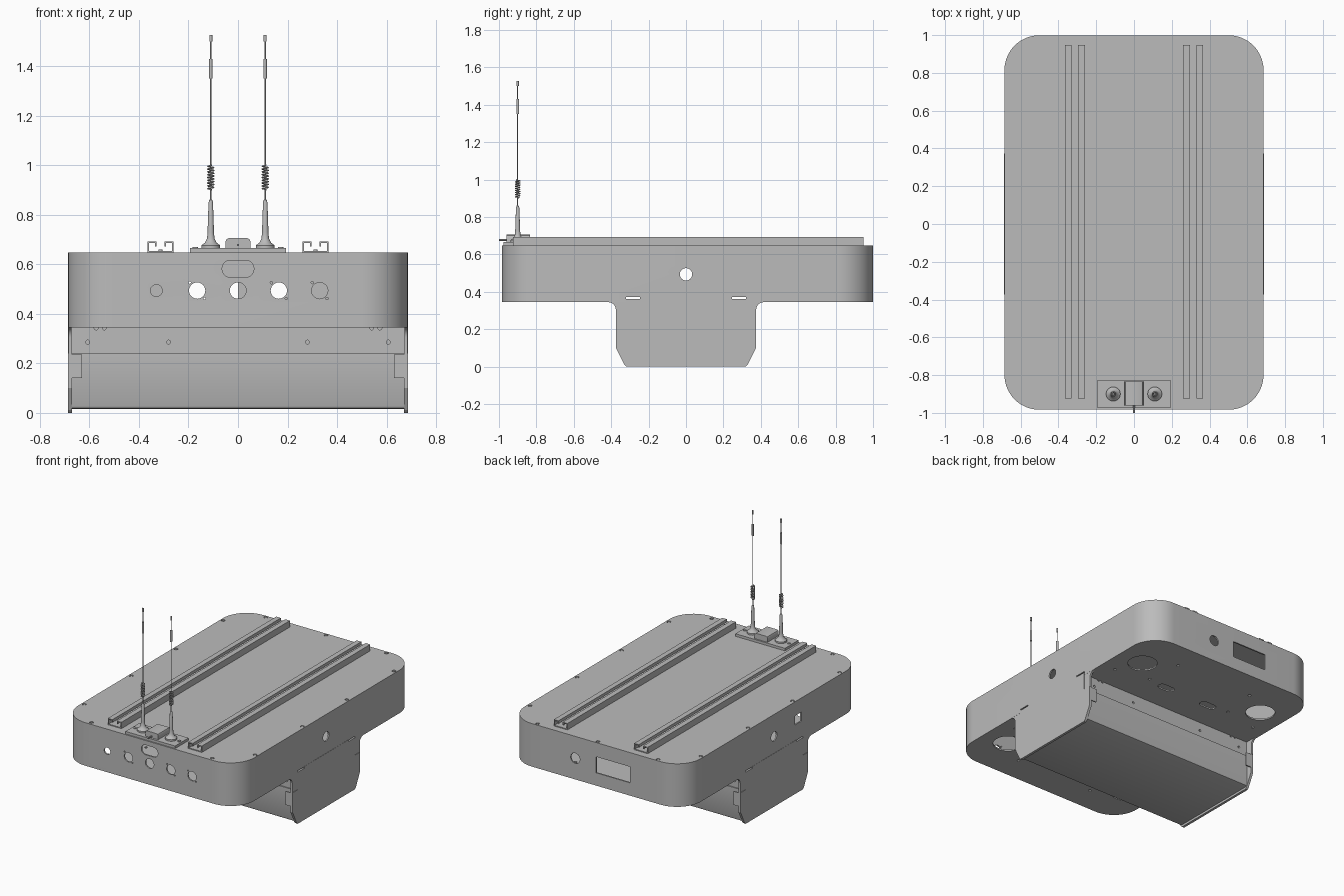
import bpy, bmesh
from math import pi, cos, sin

if "Cube" in bpy.data.objects:
    bpy.data.objects.remove(bpy.data.objects["Cube"], do_unlink=True)

grey = bpy.data.materials.new("plain grey")
grey.use_nodes = True
grey.diffuse_color = (0.5, 0.5, 0.5, 1)
grey.node_tree.nodes["Principled BSDF"].inputs["Base Color"].default_value = (0.5, 0.5, 0.5, 1)


# Helpers: outlines, prisms, lathes, objects
def rounded(cx, cy, hx, hy, r, n=12):
    pts = []
    for k, (sx, sy) in enumerate([(1, 1), (-1, 1), (-1, -1), (1, -1)]):
        for i in range(n + 1):
            a = (k + i / n) * pi / 2
            pts.append((cx + sx * (hx - r) + r * cos(a), cy + sy * (hy - r) + r * sin(a)))
    return pts


def rect(x0, x1, y0, y1):
    return [(x0, y0), (x1, y0), (x1, y1), (x0, y1)]


def circle(cx, cy, r, n=24):
    return [(cx + r * cos(2 * pi * i / n), cy + r * sin(2 * pi * i / n)) for i in range(n)]


def mirrored(half):
    return half + [(-u, v) for u, v in reversed(half)]


def prism(bm, pts, axis, lo, hi):
    place = {"X": lambda u, v, w: (w, u, v), "Y": lambda u, v, w: (u, w, v),
             "Z": lambda u, v, w: (u, v, w)}[axis]
    a = [bm.verts.new(place(u, v, lo)) for u, v in pts]
    b = [bm.verts.new(place(u, v, hi)) for u, v in pts]
    faces = [bm.faces.new(a), bm.faces.new(b[::-1])]
    for i in range(len(pts)):
        j = (i + 1) % len(pts)
        faces.append(bm.faces.new((a[j], a[i], b[i], b[j])))
    bmesh.ops.recalc_face_normals(bm, faces=faces)


def lathe(bm, profile, x, y, n):
    rings = [[bm.verts.new((u, v, z)) for u, v in circle(x, y, r, n)] for r, z in profile]
    for low, high in zip(rings, rings[1:]):
        for i in range(n):
            j = (i + 1) % n
            bm.faces.new((low[i], low[j], high[j], high[i]))
    bm.faces.new(rings[0][::-1])
    bm.faces.new(rings[-1])


def shade(ob):
    bpy.ops.object.select_all(action="DESELECT")
    ob.select_set(True)
    bpy.context.view_layer.objects.active = ob
    bpy.ops.object.shade_smooth_by_angle(angle=0.5)


def add(name, bm, smooth=True):
    me = bpy.data.meshes.new(name)
    bm.to_mesh(me)
    bm.free()
    me.materials.append(grey)
    ob = bpy.data.objects.new(name, me)
    bpy.context.scene.collection.objects.link(ob)
    if smooth:
        shade(ob)
    return ob


def cut(ob, cutter):
    mod = ob.modifiers.new("cut", "BOOLEAN")
    mod.operation, mod.solver, mod.object = "DIFFERENCE", "EXACT", cutter
    cutter.hide_render = True
    bpy.context.view_layer.objects.active = ob
    bpy.ops.object.modifier_apply(modifier=mod.name)
    bpy.data.objects.remove(cutter, do_unlink=True)


# Hollow housing with rounded corners
MID, HX, HY, WALL, LOW, TOP, HOLE = 0.008, 0.686, 0.991, 0.01, 0.345, 0.648, 0.494
bm = bmesh.new()
prism(bm, rounded(0, MID, HX, HY, 0.185, 16), "Z", LOW, TOP)
housing = add("housing", bm, False)
bm = bmesh.new()
prism(bm, rounded(0, MID, HX - WALL, HY - WALL, 0.175, 16), "Z", LOW + WALL, TOP - WALL)
cut(housing, add("cavity", bm, False))

# Openings in the front, back, sides and underside
bm = bmesh.new()
for x, r in [(-0.33, 0.024), (-0.165, 0.033), (0, 0.033), (0.165, 0.033), (0.33, 0.033)]:
    prism(bm, circle(x, HOLE, r), "Y", -1.1, -0.9)
    if abs(x) > 0.1 and r > 0.03:
        for s in (1, -1):
            prism(bm, circle(x - 0.03 * s, HOLE + 0.032 * s, 0.005, 8), "Y", -1.1, -0.9)
prism(bm, rounded(0, 0.582, 0.064, 0.034, 0.033), "Y", -1.1, -0.9)
prism(bm, circle(0.163, HOLE, 0.036), "Y", 0.9, 1.1)
prism(bm, rect(-0.265, 0, 0.435, 0.548), "Y", 0.9, 1.1)
prism(bm, rect(-0.305, -0.235, 0.485, 0.548), "X", -0.8, -0.6)
for s in (1, -1):
    prism(bm, circle(0, HOLE, 0.033), "X", *sorted((s * 0.6, s * 0.8)))
    for t in (1, -1):
        prism(bm, rect(*sorted((t * 0.245, t * 0.32)), 0.363, 0.372), "X", *sorted((s * 0.6, s * 0.8)))
        prism(bm, circle(s * 0.495, t * 0.675, 0.095, 32), "Z", 0.3, 0.4)
        prism(bm, rounded(s * 0.175, t * 0.53, 0.06, 0.028, 0.027), "Z", 0.3, 0.4)
        for x, y in [(0.3, 0.8), (0.33, 0.55), (0.58, 0.5)]:
            prism(bm, circle(s * x, t * y, 0.01, 10), "Z", 0.3, 0.4)

# Sunken screw seats around the top
spots = [(0, 0.98)]
for s in (1, -1):
    spots += [(s * 0.47, 0.98), (s * 0.47, -0.957)] + [(s * 0.665, y) for y in (0.785, 0.26, -0.235, -0.76)]
for x, y in spots:
    prism(bm, circle(x, y, 0.013, 16), "Z", TOP - 0.007, 0.7)
cut(housing, add("openings", bm, False))
shade(housing)
bm = bmesh.new()
for x, y in spots:
    prism(bm, circle(x, y, 0.008, 12), "Z", TOP - 0.009, TOP - 0.001)
add("top_screws", bm)

# Lower compartment and its neck with screw holes
bm = bmesh.new()
prism(bm, mirrored([(0.335, 0.24), (0.335, 0.03), (0.33, 0.02), (0.318, 0.015)]), "X", -0.672, 0.672)
add("lower_box", bm)
bm = bmesh.new()
prism(bm, rect(-0.328, 0.328, 0.235, 0.347), "X", -0.672, 0.672)
neck = add("box_neck", bm, False)
bm = bmesh.new()
for lo, hi in ((-0.4, -0.316), (0.316, 0.4)):
    for s in (1, -1):
        for x in (0.28, 0.607):
            prism(bm, circle(s * x, 0.286, 0.008, 12), "Y", lo, hi)
        for x in (0.54, 0.573):
            prism(bm, circle(s * x, 0.343, 0.008, 12), "Y", lo, hi)
cut(neck, add("neck_holes", bm, False))

# Side tabs, end covers and folded flanges
tabs, covers, flanges = bmesh.new(), bmesh.new(), bmesh.new()
fillet = [(0.415 - 0.04 * sin(i * pi / 12), 0.305 + 0.04 * cos(i * pi / 12)) for i in range(7)]
cover = [(0.245, 0.375), (0.245, 0.363), (0.32, 0.363), (0.32, 0.24), (0.374, 0.24),
         (0.374, 0.1), (0.33, 0.012), (0.318, 0)]
for s in (1, -1):
    prism(tabs, mirrored(fillet + [(0.375, 0.238)]), "X", *sorted((s * 0.672, s * 0.6855)))
    prism(covers, mirrored(cover), "X", *sorted((s * 0.67, s * 0.6875)))
    for y in (-0.374, 0.366):
        prism(flanges, rect(*sorted((s * 0.63, s * 0.675)), 0.14, 0.235), "Y", y, y + 0.008)
add("side_tabs", tabs)
add("end_covers", covers, False)
add("end_flanges", flanges, False)

# Slotted mounting rails with inward lips
half = [(0.053, 0.647), (0.053, 0.693), (0.017, 0.693), (0.017, 0.672), (0.022, 0.672),
        (0.022, 0.687), (0.047, 0.687), (0.047, 0.654)]
for side, s in (("left", 1), ("right", -1)):
    bm = bmesh.new()
    prism(bm, [(u + s * 0.313, v) for u, v in mirrored(half)], "Y", -0.925, 0.948)
    for y in (0.73, 0.4, -0.37, -0.7):
        prism(bm, circle(s * 0.313, y, 0.008, 12), "Z", 0.652, 0.66)
    add(side + "_rail", bm, False)

# Aerial mounting plate, receiver block and cable
bm = bmesh.new()
prism(bm, rect(-0.193, 0.193, -0.975, -0.825), "Z", 0.647, 0.666)
for x in (-0.172, 0.172):
    prism(bm, circle(x, -0.9, 0.011, 12), "Z", 0.664, 0.671)
add("aerial_plate", bm)
bm = bmesh.new()
prism(bm, mirrored([(0.05, 0.664), (0.05, 0.694), (0.046, 0.702), (0.038, 0.706)]), "Y", -0.96, -0.835)
add("receiver_block", bm)
bm = bmesh.new()
prism(bm, circle(0, 0.678, 0.005, 10), "Y", -1.0, -0.95)
add("receiver_cable", bm)

# Aerials: flared base, rod with sleeves, coil spring
stem = [(0.038, 0.664), (0.038, 0.677), (0.024, 0.687), (0.015, 0.705), (0.013, 0.73),
        (0.009, 0.85), (0.006, 0.86), (0.003, 0.862), (0.003, 0.905)]
rod = [(0.0025, 1.0), (0.0025, 1.35), (0.007, 1.35), (0.007, 1.43), (0.0025, 1.43),
       (0.0025, 1.5), (0.006, 1.5), (0.006, 1.527)]
for side, x in (("left", 0.11), ("right", -0.11)):
    bm = bmesh.new()
    lathe(bm, stem, x, -0.9, 20)
    lathe(bm, rod, x, -0.9, 12)
    add(side + "_aerial", bm)
    curve = bpy.data.curves.new(side + "_aerial_coil", "CURVE")
    curve.dimensions, curve.bevel_depth, curve.bevel_resolution = "3D", 0.003, 1
    line = curve.splines.new("POLY")
    steps = 144
    line.points.add(steps)
    for i, p in enumerate(line.points):
        a, r = i / 16 * 2 * pi, 0.012 * min(1, i / 8, (steps - i) / 8)
        p.co = (x + r * cos(a), -0.9 + r * sin(a), 0.9 + 0.102 * i / steps, 1)
    curve.materials.append(grey)
    coil = bpy.data.objects.new(side + "_aerial_coil", curve)
    bpy.context.scene.collection.objects.link(coil)
